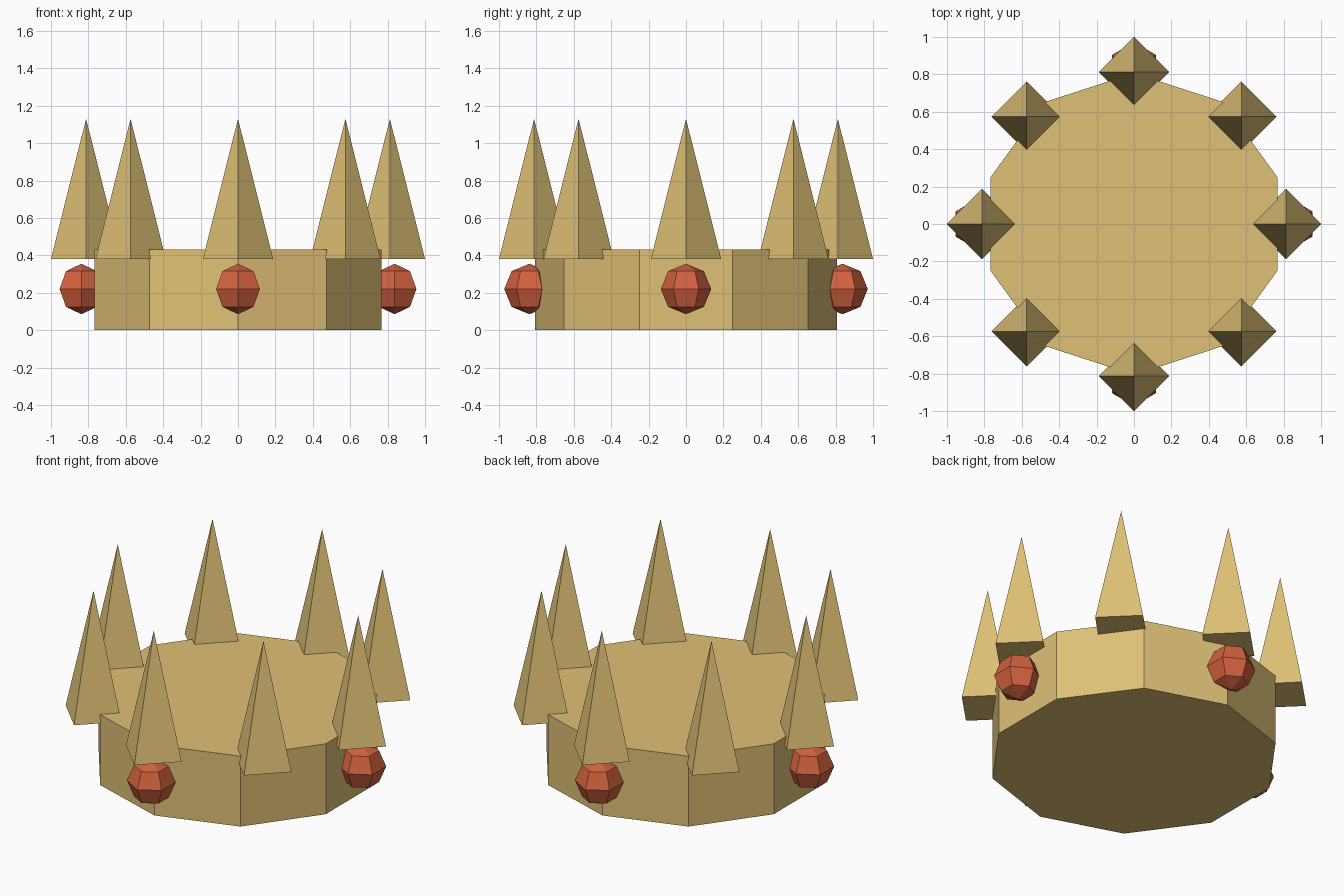
import bpy
from math import sin, cos, tau

cube = bpy.data.objects.get("Cube")
if cube:
    bpy.data.objects.remove(cube, do_unlink=True)


def make_material(name, rgb):
    mat = bpy.data.materials.new(name)
    mat.use_nodes = True
    mat.diffuse_color = (*rgb, 1)
    mat.node_tree.nodes["Principled BSDF"].inputs["Base Color"].default_value = (*rgb, 1)
    return mat


gold = make_material("gold", (0.74, 0.53, 0.18))
red = make_material("gem red", (0.65, 0.12, 0.05))


def finish(name, mat):
    obj = bpy.context.object
    obj.name = name
    obj.data.materials.append(mat)
    return obj


def ring_point(index, count, radius, z):
    angle = tau * index / count
    return (radius * cos(angle), radius * sin(angle), z)


# Ten-sided solid band, corners on the front and back
HEIGHT = 0.43
bpy.ops.mesh.primitive_cylinder_add(vertices=10, radius=0.807, depth=HEIGHT,
                                    location=(0, 0, HEIGHT / 2))
finish("crown_band", gold)

# Eight four-sided spikes, all turned the same way
SPIKE_BASE, SPIKE_TOP = 0.38, 1.13
for i in range(8):
    bpy.ops.mesh.primitive_cone_add(
        vertices=4, radius1=0.188, radius2=0, depth=SPIKE_TOP - SPIKE_BASE,
        location=ring_point(i, 8, 0.812, (SPIKE_BASE + SPIKE_TOP) / 2))
    finish(f"spike_{i + 1}", gold)

# Four faceted gems at front, back and sides
for i in range(4):
    bpy.ops.mesh.primitive_uv_sphere_add(
        segments=6, ring_count=4, radius=0.135,
        location=ring_point(i, 4, 0.837, 0.22))
    finish(f"gem_{i + 1}", red)
